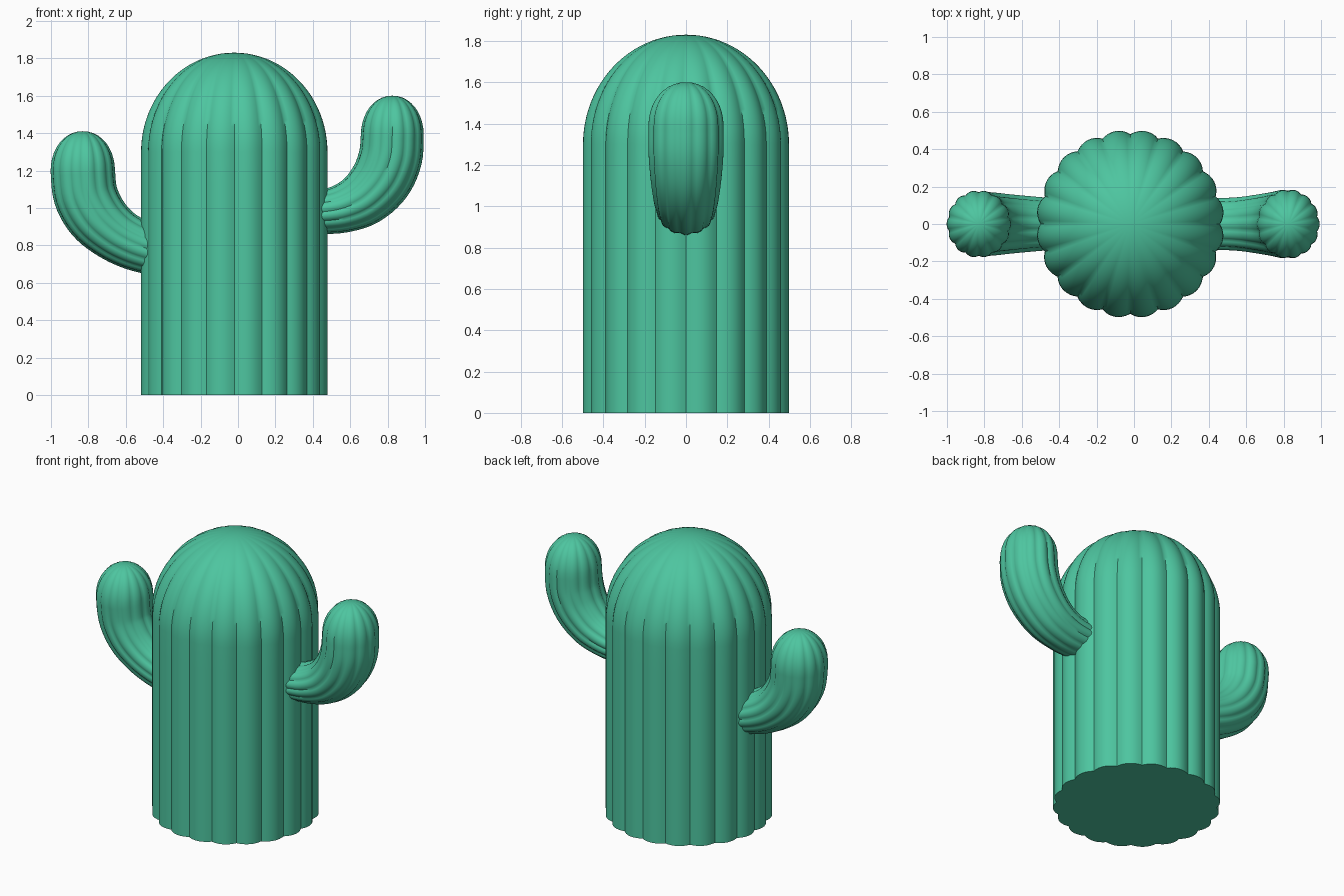
import bpy, bmesh, math
from mathutils import Vector

if "Cube" in bpy.data.objects:
    bpy.data.objects.remove(bpy.data.objects["Cube"])

green = bpy.data.materials.new("cactus green")
green.diffuse_color = (0.075, 0.56, 0.35, 1)
green.use_nodes = True
green.node_tree.nodes["Principled BSDF"].inputs["Base Color"].default_value = green.diffuse_color


def lobe(a, count):
    # rounded ribs with narrow valleys, 0 on the crest and -1 in the groove
    return abs(math.cos(a * count / 2)) ** 0.8 - 1


def skin(name, rings, tip):
    # joins rings of points into a closed shape ending in a tip
    bm = bmesh.new()
    rows = [[bm.verts.new(p) for p in r] for r in rings]
    n = len(rows[0])
    for a, b in zip(rows, rows[1:]):
        for i in range(n):
            j = (i + 1) % n
            bm.faces.new((a[i], a[j], b[j], b[i]))
    top = bm.verts.new(tip)
    for i in range(n):
        bm.faces.new((rows[-1][i], rows[-1][(i + 1) % n], top))
    bm.faces.new(rows[0][::-1])
    bmesh.ops.recalc_face_normals(bm, faces=bm.faces)
    me = bpy.data.meshes.new(name)
    bm.to_mesh(me)
    bm.free()
    me.materials.append(green)
    ob = bpy.data.objects.new(name, me)
    bpy.context.collection.objects.link(ob)
    bpy.context.view_layer.objects.active = ob
    ob.select_set(True)
    bpy.ops.object.shade_smooth_by_angle(angle=math.radians(50))
    ob.select_set(False)
    return ob


# trunk: straight ribbed column with an elliptical dome
CX, R, SHOULDER, TOP = -0.02, 0.503, 1.30, 1.83
profile = [(R, SHOULDER * k / 8) for k in range(8)]
for k in range(24):
    t = math.pi / 2 * k / 24
    profile.append((R * math.cos(t), SHOULDER + (TOP - SHOULDER) * math.sin(t)))
N = 160
rings = []
for r, z in profile:
    ring = []
    for i in range(N):
        a = math.tau * i / N
        depth = 0.024 * min(1, r / R + 0.1) * lobe(a + 0.16, 20)
        rr = r * (1 + depth / R)
        ring.append((CX + rr * math.cos(a), rr * math.sin(a), z))
    rings.append(ring)
skin("trunk", rings, (CX, 0, TOP))


def catmull(p, steps):
    out = []
    for i in range(len(p) - 1):
        a, b, c, d = (Vector(p[max(0, min(len(p) - 1, i + k))]) for k in (-1, 0, 1, 2))
        for s in range(steps):
            t = s / steps
            out.append(0.5 * (2 * b + (c - a) * t + (2 * a - 5 * b + 4 * c - d) * t * t
                              + (3 * b - a - 3 * c + d) * t ** 3))
    out.append(Vector(p[-1]))
    return out


def arm(name, path, tip_z):
    # path points: x, z, radius in the bend plane, radius along y
    st = catmull(path, 5)
    x, z, ra, rb = st[-1]
    for k in range(1, 10):
        t = math.pi / 2 * k / 10
        c = math.cos(t) ** 0.95
        st.append(Vector((x, z + (tip_z - z) * math.sin(t), ra * c, rb * c)))
    n = 84
    rings = []
    for i, s in enumerate(st):
        d = st[min(i + 1, len(st) - 1)] - st[max(i - 1, 0)]
        tx, tz = Vector((d[0], d[1])).normalized()
        ring = []
        for k in range(n):
            a = math.tau * k / n
            f = 1 + 0.06 * lobe(a, 14)
            u, v = s[2] * f * math.cos(a), s[3] * f * math.sin(a)
            ring.append((s[0] + tz * u, v, s[1] - tx * u))
        rings.append(ring)
    skin(name, rings, (x, 0, tip_z))


# upturned side arms, the right one higher
arm("right_arm", [(0.42, 0.975, .115, .14), (0.55, 0.995, .13, .145),
                  (0.67, 1.05, .15, .16), (0.765, 1.15, .165, .175),
                  (0.815, 1.27, .17, .185), (0.825, 1.39, .168, .185)], 1.60)
arm("left_arm", [(-0.43, 0.765, .13, .14), (-0.55, 0.805, .14, .15),
                 (-0.66, 0.865, .15, .16), (-0.755, 0.955, .165, .17),
                 (-0.815, 1.07, .172, .175), (-0.83, 1.20, .172, .18)], 1.41)
